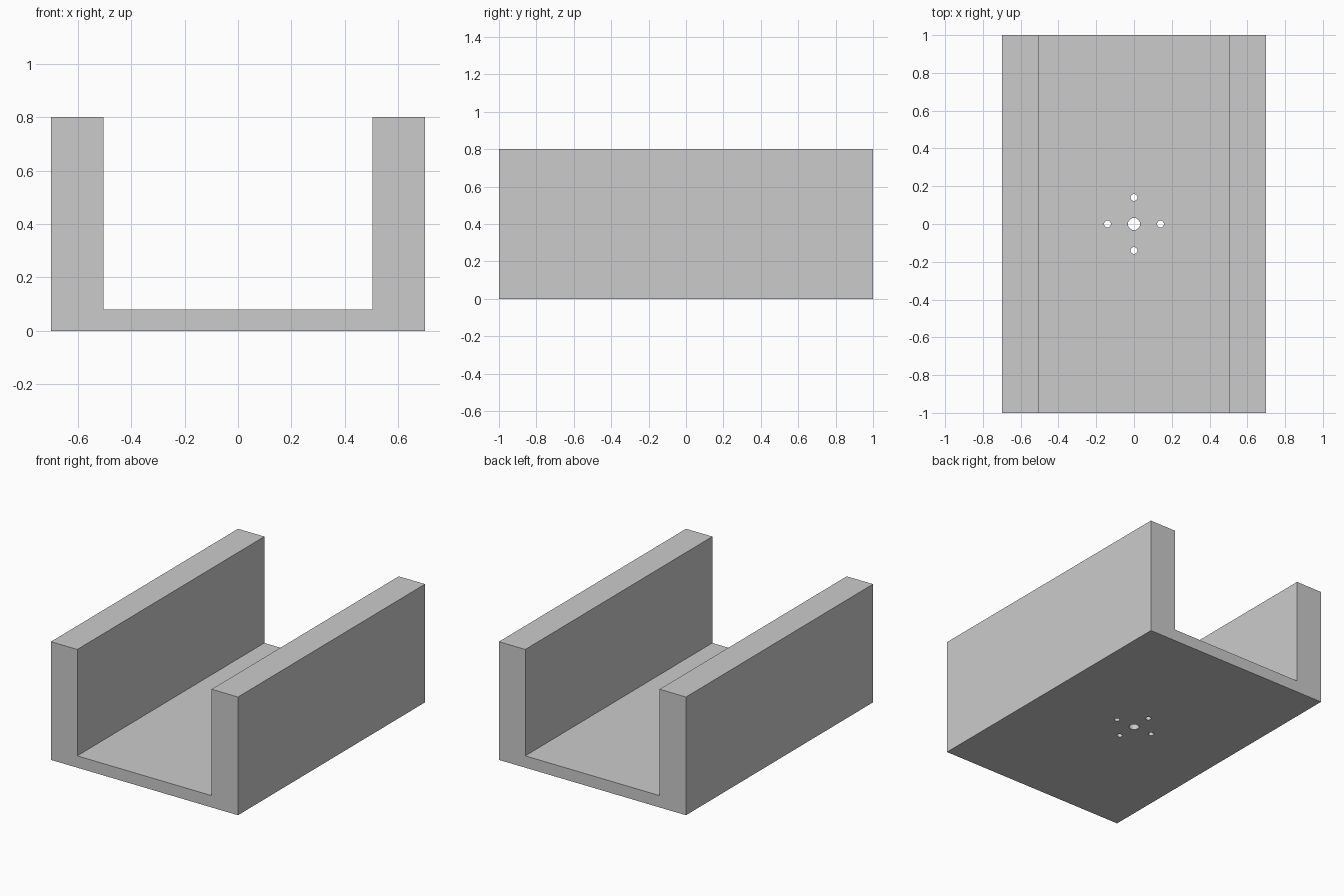
import bpy, bmesh
from mathutils import Matrix

HALF_WIDTH, INNER, LENGTH, HEIGHT, FLOOR = 0.7, 0.503, 2.0, 0.8, 0.08

if "Cube" in bpy.data.objects:
    bpy.data.objects.remove(bpy.data.objects["Cube"])

grey = bpy.data.materials.new("plain grey")
grey.use_nodes = True
colour = (0.6, 0.6, 0.6, 1)
grey.diffuse_color = colour
grey.node_tree.nodes["Principled BSDF"].inputs["Base Color"].default_value = colour


def add_object(name, bm):
    bmesh.ops.recalc_face_normals(bm, faces=bm.faces)
    mesh = bpy.data.meshes.new(name)
    bm.to_mesh(mesh)
    bm.free()
    mesh.materials.append(grey)
    obj = bpy.data.objects.new(name, mesh)
    bpy.context.collection.objects.link(obj)
    return obj


# U-shaped channel: a half profile mirrored, then extruded along its length
half = [(HALF_WIDTH, 0), (HALF_WIDTH, HEIGHT), (INNER, HEIGHT), (INNER, FLOOR)]
profile = half + [(-x, z) for x, z in reversed(half)]
bm = bmesh.new()
face = bm.faces.new([bm.verts.new((x, -LENGTH / 2, z)) for x, z in profile])
extruded = bmesh.ops.extrude_face_region(bm, geom=[face], use_keep_orig=True)["geom"]
bmesh.ops.translate(bm, vec=(0, LENGTH, 0),
                    verts=[v for v in extruded if isinstance(v, bmesh.types.BMVert)])
channel = add_object("channel", bm)

# Shaft hole with four screw holes around it
bm = bmesh.new()
holes = [(0, 0, 0.032)] + [(x, y, 0.018) for x, y in
                           ((0.14, 0), (-0.14, 0), (0, 0.14), (0, -0.14))]
for x, y, radius in holes:
    bmesh.ops.create_cone(bm, cap_ends=True, segments=32, radius1=radius, radius2=radius,
                          depth=0.3, matrix=Matrix.Translation((x, y, FLOOR / 2)))
cutter = add_object("hole_cutter", bm)
cutter.hide_render = True
cutter.hide_set(True)

drill = channel.modifiers.new("floor holes", "BOOLEAN")
drill.operation = "DIFFERENCE"
drill.solver = "EXACT"
drill.object = cutter
